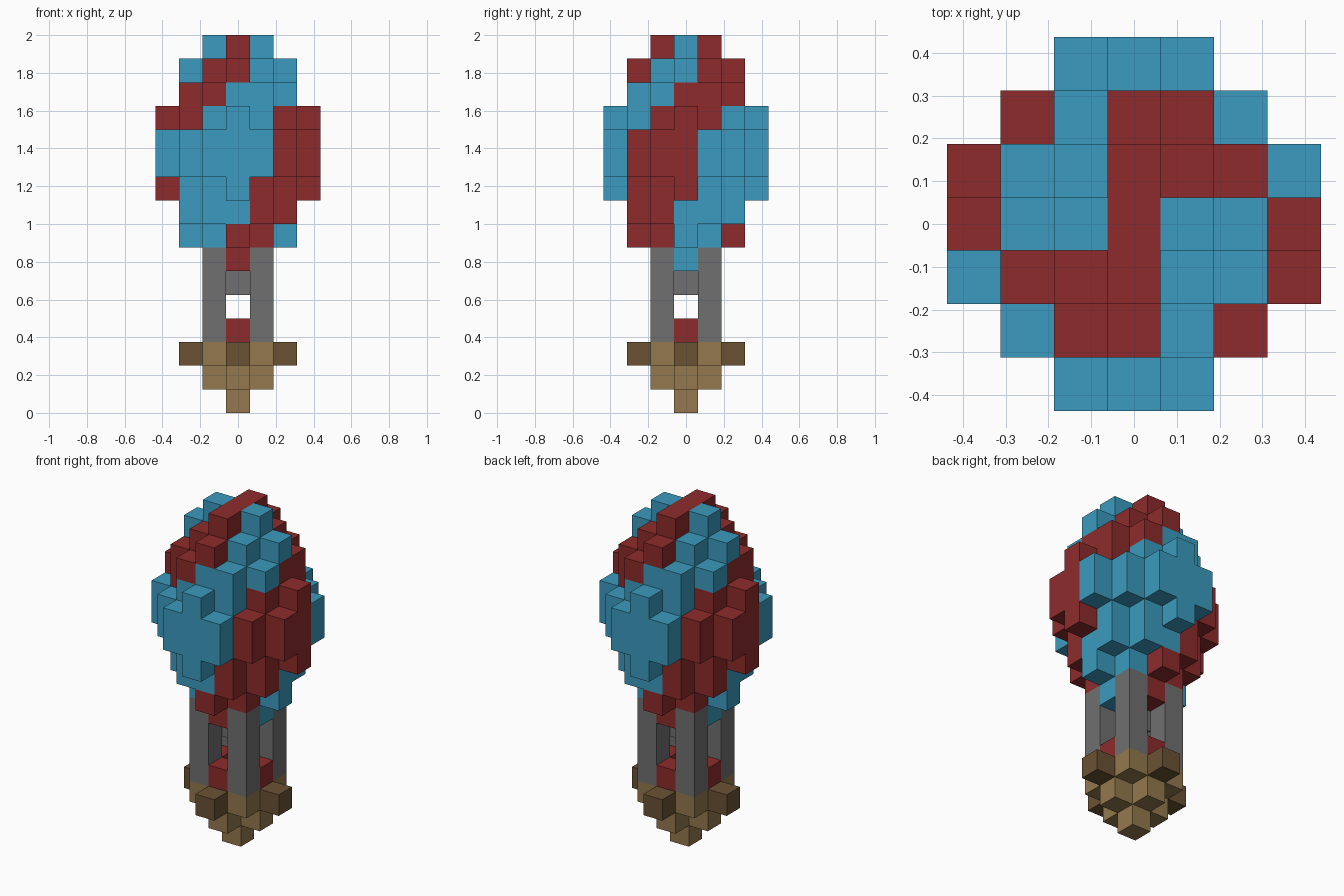
import bpy
import bmesh
from math import atan2, degrees
from mathutils import Vector

if "Cube" in bpy.data.objects:
    bpy.data.objects.remove(bpy.data.objects["Cube"])

S = 0.125  # block size


def material(name, colour):
    m = bpy.data.materials.new(name)
    m.use_nodes = True
    rgba = (*colour, 1)
    m.diffuse_color = rgba
    m.node_tree.nodes["Principled BSDF"].inputs["Base Color"].default_value = rgba
    return m


BLUE = material("sky_blue", (0.044, 0.328, 0.52))
RED = material("brick_red", (0.27, 0.024, 0.024))
GREY = material("grey", (0.162, 0.162, 0.162))
TAN = material("tan", (0.292, 0.188, 0.076))
BROWN = material("dark_brown", (0.144, 0.084, 0.033))

AXES = [Vector(d) for d in ((1, 0, 0), (0, 1, 0), (0, 0, 1))]


def build_blocks(name, blocks, mats):
    """Make one object from {(x, y, layer): material slot}, outer faces only."""
    bm = bmesh.new()
    for cell, slot in blocks.items():
        centre = Vector(cell) + Vector((0, 0, 0.5))
        for a in range(3):
            for sign in (1, -1):
                n = AXES[a] * sign
                if tuple(int(c + d) for c, d in zip(cell, n)) in blocks:
                    continue
                u, v = AXES[(a + 1) % 3] * sign, AXES[(a + 2) % 3]
                corners = [centre + (n + u * p + v * q) / 2
                           for p, q in ((-1, -1), (1, -1), (1, 1), (-1, 1))]
                face = bm.faces.new([bm.verts.new(c * S) for c in corners])
                face.material_index = slot
    bmesh.ops.remove_doubles(bm, verts=bm.verts, dist=0.001)
    mesh = bpy.data.meshes.new(name)
    bm.to_mesh(mesh)
    bm.free()
    for m in mats:
        mesh.materials.append(m)
    ob = bpy.data.objects.new(name, mesh)
    bpy.context.collection.objects.link(ob)
    return ob


def disc(r2, manhattan=9):
    """Cells of a round layer, limited by squared radius and step distance."""
    return [(x, y) for x in range(-3, 4) for y in range(-3, 4)
            if x * x + y * y <= r2 and abs(x) + abs(y) <= manhattan]


# Envelope: each layer has a size and the angle range of its red stripe
stripe = {15: (1, 90, 90), 14: (4, 45, 90), 13: (5, 0, 64), 12: (9, -27, 27),
          11: (10, -45, 0), 10: (10, -45, 0), 9: (9, -64, 0), 8: (5, -64, -26),
          7: (4, -90, -45), 6: (1, -90, -90)}
envelope = {}
for k, (r2, lo, hi) in stripe.items():
    for x, y in disc(r2, 3 if r2 == 9 else 9):
        turn = (degrees(atan2(y, x)) - lo + 1) % 180
        is_red = turn <= hi - lo + 2 or (x, y) == (0, 0)
        envelope[x, y, k] = int(is_red)
build_blocks("envelope", envelope, [BLUE, RED])

# Posts and burner
for side, x in (("left", 1), ("right", -1)):
    for end, y in (("front", -1), ("back", 1)):
        build_blocks(f"{end}_{side}_post", {(x, y, k): 0 for k in range(3, 7)}, [GREY])
build_blocks("burner", {(0, 0, 5): 0}, [GREY])

# Basket: red rim walls, stepped tan hull, dark bags on the four sides
sides = [(1, 0), (-1, 0), (0, 1), (0, -1)]
build_blocks("basket_rim", {(x, y, 3): 0 for x, y in sides}, [RED])
hull = {(x, y, k): 0 for k in range(3) for x, y in disc(k)}
build_blocks("basket_hull", hull, [TAN])
build_blocks("basket_bags", {(2 * x, 2 * y, 2): 0 for x, y in sides}, [BROWN])
